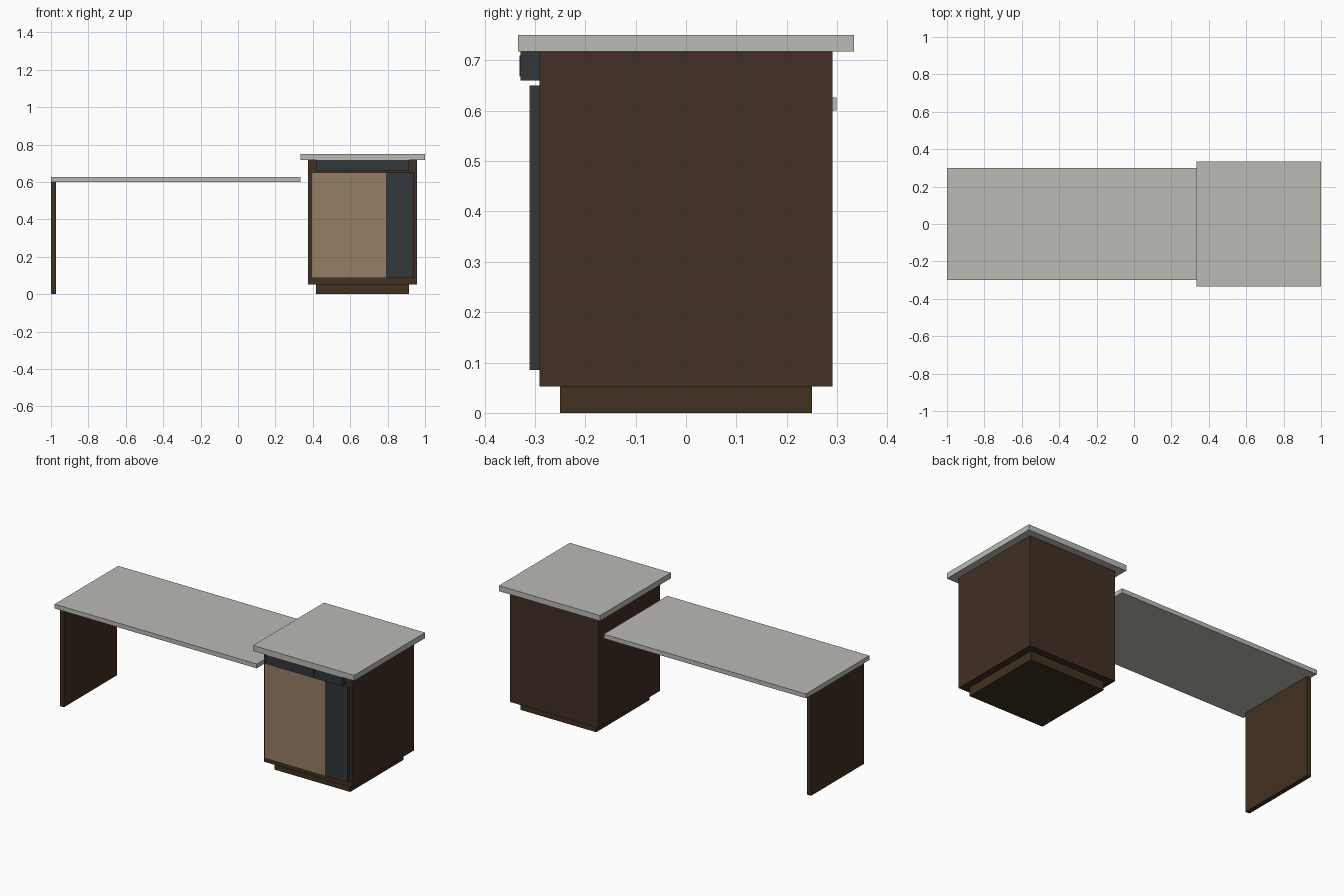
import bpy

if "Cube" in bpy.data.objects:
    bpy.data.objects.remove(bpy.data.objects["Cube"])


def material(name, rgb):
    m = bpy.data.materials.new(name)
    m.diffuse_color = (*rgb, 1)
    m.use_nodes = True
    m.node_tree.nodes["Principled BSDF"].inputs["Base Color"].default_value = m.diffuse_color
    return m


stone = material("pale_stone", (0.50, 0.49, 0.455))
walnut = material("red_walnut", (0.053, 0.028, 0.018))
brown = material("brown_wood", (0.053, 0.030, 0.014))
dark = material("dark_panel", (0.032, 0.038, 0.043))
tan = material("tan_panel", (0.30, 0.21, 0.125))


def box(name, x, y, z, mat):
    """Flat-sided box from (min, max) ranges on each axis."""
    bpy.ops.mesh.primitive_cube_add(size=1)
    o = bpy.context.object
    o.name = name
    for v in o.data.vertices:
        v.co = [r[0] if c < 0 else r[1] for r, c in zip((x, y, z), v.co)]
    o.data.materials.append(mat)
    return o


# Low work surface and its single panel leg
box("desk_top", (-1.0, 0.333), (-0.299, 0.299), (0.60, 0.626), stone)
box("panel_leg", (-1.0, -0.973), (-0.25, 0.25), (0.0, 0.60), brown)

# Pedestal: plinth, carcass and overhanging counter
box("plinth", (0.417, 0.915), (-0.25, 0.25), (0.0, 0.052), brown)
box("cabinet_body", (0.374, 0.956), (-0.291, 0.291), (0.052, 0.717), walnut)
box("counter_top", (0.333, 1.0), (-0.334, 0.334), (0.717, 0.75), stone)

# Cabinet front: door with tan facing, and control strip under the counter
box("door", (0.392, 0.939), (-0.309, -0.291), (0.085, 0.65), dark)
box("door_facing", (0.392, 0.791), (-0.311, -0.309), (0.085, 0.65), tan)
box("control_strip", (0.417, 0.915), (-0.329, -0.291), (0.66, 0.717), dark)
box("control_panel", (0.60, 0.73), (-0.331, -0.329), (0.668, 0.71), dark)
